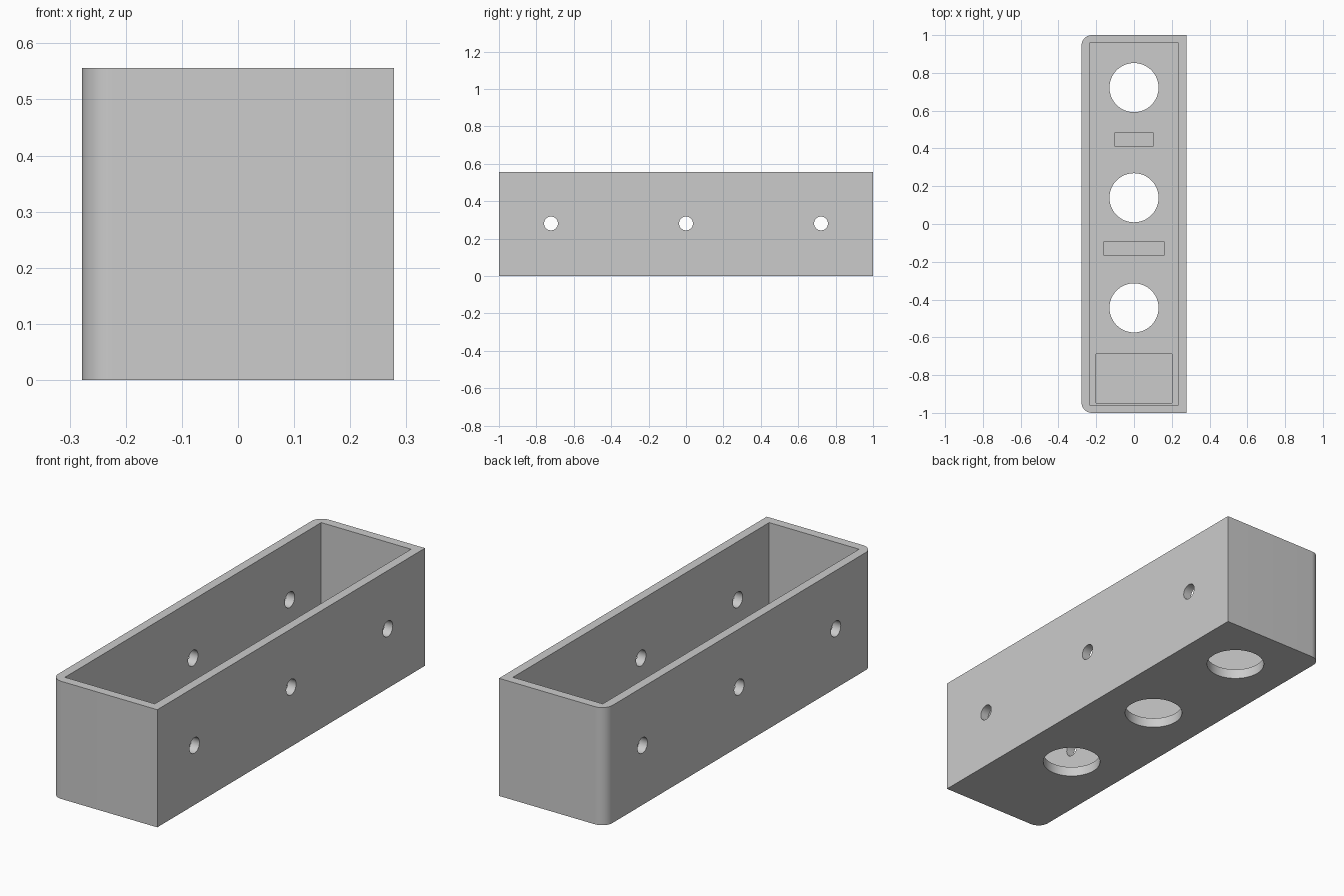
import bpy, bmesh, math

if "Cube" in bpy.data.objects:
    bpy.data.objects.remove(bpy.data.objects["Cube"])

W, L, H = 0.556, 2.0, 0.556      # outer size
WALL, FLOOR, R = 0.043, 0.047, 0.055

grey = bpy.data.materials.new("plain grey")
grey.diffuse_color = (0.6, 0.6, 0.6, 1)
grey.use_nodes = True
grey.node_tree.nodes["Principled BSDF"].inputs["Base Color"].default_value = grey.diffuse_color


def prism(name, outline, z0, z1):
    """Solid made by extruding a flat outline upward."""
    bm = bmesh.new()
    face = bm.faces.new([bm.verts.new((x, y, z0)) for x, y in outline])
    ext = bmesh.ops.extrude_face_region(bm, geom=[face])
    top = [v for v in ext["geom"] if isinstance(v, bmesh.types.BMVert)]
    bmesh.ops.translate(bm, verts=top, vec=(0, 0, z1 - z0))
    bmesh.ops.recalc_face_normals(bm, faces=bm.faces)
    mesh = bpy.data.meshes.new(name)
    bm.to_mesh(mesh)
    bm.free()
    mesh.materials.append(grey)
    ob = bpy.data.objects.new(name, mesh)
    bpy.context.collection.objects.link(ob)
    return ob


def rect(x0, x1, y0, y1):
    return [(x0, y0), (x1, y0), (x1, y1), (x0, y1)]


def circle(r, n, cx=0, cy=0):
    return [(cx + r * math.cos(2 * math.pi * i / n),
             cy + r * math.sin(2 * math.pi * i / n)) for i in range(n)]


def arc(cx, cy, start, n=12):
    angles = [math.radians(start + 90 * i / n) for i in range(n + 1)]
    return [(cx + R * math.cos(a), cy + R * math.sin(a)) for a in angles]


# Outer block, rounded along its two left vertical edges
x, y = W / 2, L / 2
tray = prism("tray_box",
             [(x, -y), (x, y)] + arc(-x + R, y - R, 90) + arc(-x + R, -y + R, 180), 0, H)

# Open inside
cutters = [prism("cavity_cutter", rect(-x + WALL, x - WALL, -y + WALL, y - WALL), FLOOR, H + 0.1)]

# Large round openings in the floor
for cy in (0.722, 0.139, -0.444):
    cutters.append(prism("floor_hole_cutter", circle(0.13, 64, 0, cy), -0.1, FLOOR + 0.1))

# Small screw holes through both long walls
for cy in (-0.722, 0, 0.722):
    hole = prism("side_hole_cutter", circle(0.037, 32), -0.5, 0.5)
    hole.rotation_euler = (0, math.pi / 2, 0)
    hole.location = (0, cy, 0.281)
    cutters.append(hole)

# Shallow rectangular pockets in the floor
for half, y0, y1 in ((0.102, 0.413, 0.481), (0.162, -0.164, -0.095), (0.201, -0.947, -0.688)):
    cutters.append(prism("pocket_cutter", rect(-half, half, y0, y1), FLOOR - 0.015, FLOOR + 0.05))

for c in cutters:
    mod = tray.modifiers.new(c.name, "BOOLEAN")
    mod.operation, mod.solver, mod.object = "DIFFERENCE", "EXACT", c

# Apply the cuts and discard the cutters
bpy.context.view_layer.objects.active = tray
tray.select_set(True)
for name in [m.name for m in tray.modifiers]:
    bpy.ops.object.modifier_apply(modifier=name)
for c in cutters:
    bpy.data.objects.remove(c, do_unlink=True)

bpy.ops.object.select_all(action="DESELECT")
tray.select_set(True)
bpy.ops.object.shade_smooth_by_angle(angle=math.radians(30))
